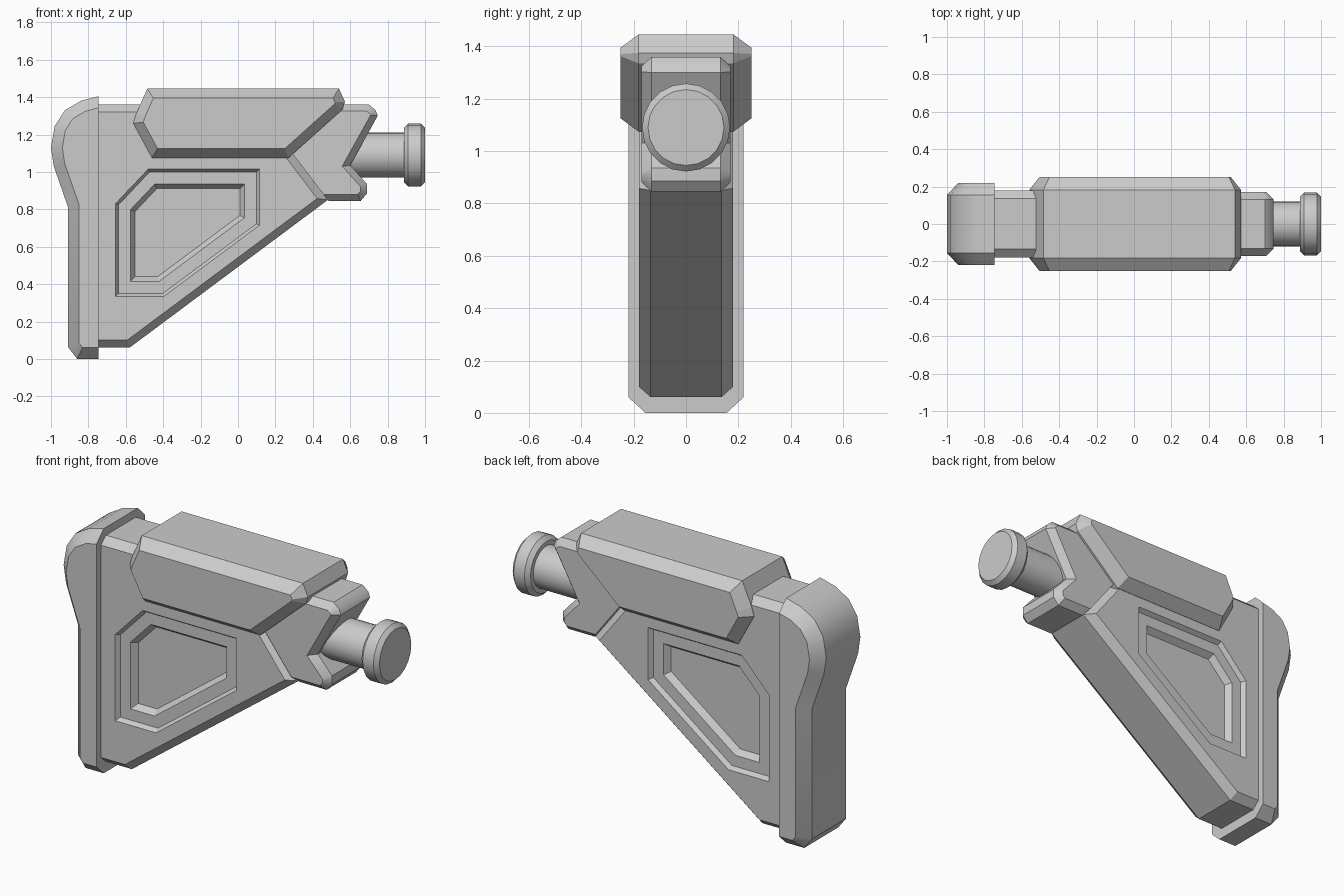
import bpy, bmesh, math
from mathutils import Vector

cube = bpy.data.objects.get("Cube")
if cube:
    bpy.data.objects.remove(cube)

grey = bpy.data.materials.new("light_grey")
grey.use_nodes = True
GREY = (0.6, 0.6, 0.6, 1)
grey.diffuse_color = GREY
shader = grey.node_tree.nodes["Principled BSDF"]
shader.inputs["Base Color"].default_value = GREY
shader.inputs["Roughness"].default_value = 0.6


def loft(name, rings):
    """Join rings of points with quads and close both ends."""
    bm = bmesh.new()
    loops = [[bm.verts.new(p) for p in ring] for ring in rings]
    n = len(loops[0])
    for a, b in zip(loops, loops[1:]):
        for i in range(n):
            j = (i + 1) % n
            bm.faces.new((a[i], a[j], b[j], b[i]))
    bm.faces.new(loops[0])
    bm.faces.new(loops[-1])
    bmesh.ops.recalc_face_normals(bm, faces=bm.faces)
    mesh = bpy.data.meshes.new(name)
    bm.to_mesh(mesh)
    bm.free()
    mesh.materials.append(grey)
    obj = bpy.data.objects.new(name, mesh)
    bpy.context.collection.objects.link(obj)
    return obj


def inset(outline, dist, flat=()):
    """Offset a counter-clockwise outline inward; edges in flat stay put."""
    pts = [Vector(p) for p in outline]
    n = len(pts)
    lines = []
    for i in range(n):
        d = (pts[(i + 1) % n] - pts[i]).normalized()
        normal = Vector((-d.y, d.x))
        lines.append((normal, normal.dot(pts[i]) + (0 if i in flat else dist)))
    result = []
    for i in range(n):
        (a, p), (b, q) = lines[i - 1], lines[i]
        det = a.x * b.y - a.y * b.x
        result.append(((p * b.y - q * a.y) / det, (a.x * q - b.x * p) / det))
    return result


def at(outline, y):
    return [(x, y, z) for x, z in outline]


def slab(name, outline, half, depth, dist, flat=()):
    """Side profile with chamfered rims on both faces."""
    face = inset(outline, dist, flat)
    return loft(name, [at(face, -half), at(outline, depth - half),
                       at(outline, half - depth), at(face, half)])


def lathe(name, profile, z, sides=20):
    return loft(name, [[(x, r * math.sin(math.tau * i / sides),
                         z + r * math.cos(math.tau * i / sides))
                        for i in range(sides)] for x, r in profile])


def smooth(obj, angle):
    bpy.ops.object.select_all(action='DESELECT')
    obj.select_set(True)
    bpy.context.view_layer.objects.active = obj
    bpy.ops.object.shade_smooth_by_angle(angle=math.radians(angle))


# Triangular stock body
body = slab("stock_body",
            [(-0.76, 0.06), (-0.58, 0.06), (0.48, 0.85), (0.09, 1.36), (-0.76, 1.36)],
            0.18, 0.045, 0.04, flat=(4,))

# Stepped recess cut into each side of the body
panel = [(-0.655, 0.335), (-0.395, 0.335), (0.115, 0.715),
         (0.115, 1.015), (-0.48, 1.015), (-0.655, 0.83)]
for side in (-1, 1):
    steps = [(0, 0.2), (0, 0.18), (0.016, 0.155), (0.08, 0.155), (0.105, 0.12)]
    cutter = loft("recess_cutter", [at(inset(panel, d), side * y) for d, y in steps])
    cutter.hide_render = True
    mod = body.modifiers.new("recess", 'BOOLEAN')
    mod.operation = 'DIFFERENCE'
    mod.solver = 'EXACT'
    mod.object = cutter
    bpy.context.view_layer.objects.active = body
    bpy.ops.object.modifier_apply(modifier=mod.name)
    bpy.data.objects.remove(cutter)

# Rounded shoulder pad at the rear
pad = slab("shoulder_pad",
           [(-0.745, 0.0), (-0.745, 1.405), (-0.84, 1.38), (-0.925, 1.33),
            (-0.98, 1.245), (-1.0, 1.13), (-0.985, 1.03), (-0.91, 0.815),
            (-0.91, 0.065), (-0.86, 0.0)],
           0.22, 0.065, 0.06, flat=(0,))
smooth(pad, 30)

# Raised cheek rest over the top
slab("cheek_rest",
     [(-0.46, 1.075), (0.27, 1.075), (0.56, 1.335), (0.572, 1.375),
      (0.54, 1.445), (-0.485, 1.445), (-0.545, 1.31), (-0.56, 1.26)],
     0.25, 0.068, 0.05)

# Notched front block that holds the tube
block = slab("front_block",
             [(0.484, 0.845), (0.656, 0.845), (0.69, 0.885), (0.69, 0.935),
              (0.60, 1.035), (0.747, 1.30), (0.736, 1.33), (0.70, 1.36), (0.09, 1.36)],
             0.17, 0.038, 0.035, flat=(8,))
smooth(block, 35)

# Tube and its end knob
tube = lathe("buffer_tube", [(0.45, 0.12), (0.93, 0.12)], 1.09)
knob = lathe("tube_knob", [(0.887, 0.145), (0.91, 0.168), (0.978, 0.168), (1.0, 0.145)], 1.09)
for obj in (tube, knob):
    smooth(obj, 30)
